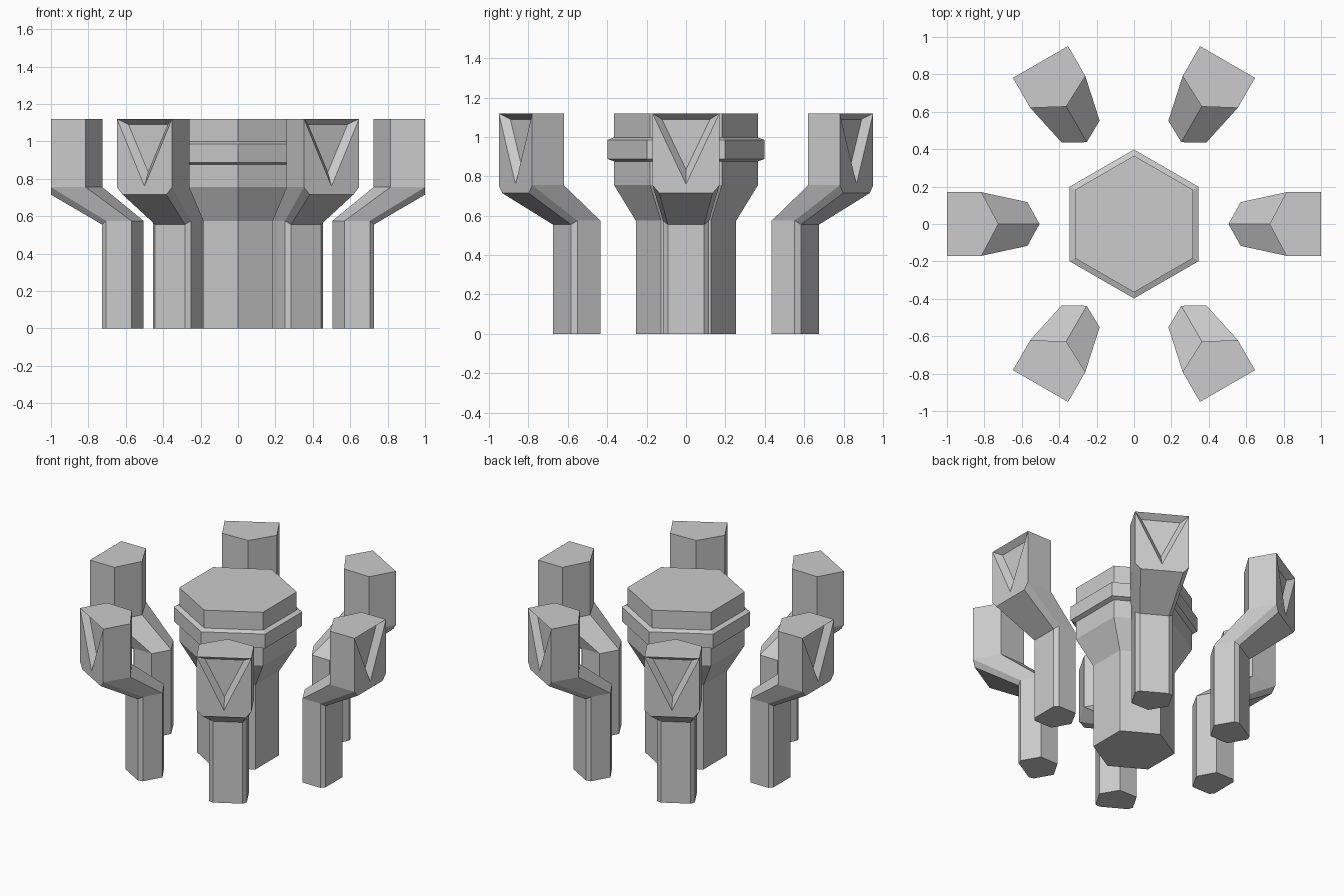
import bpy, bmesh
from math import cos, sin, pi, radians

if "Cube" in bpy.data.objects:
    bpy.data.objects.remove(bpy.data.objects["Cube"])


def finish(bm, name):
    bmesh.ops.recalc_face_normals(bm, faces=bm.faces)
    me = bpy.data.meshes.new(name)
    bm.to_mesh(me)
    bm.free()
    ob = bpy.data.objects.new(name, me)
    bpy.context.collection.objects.link(ob)
    return ob


def bridge(bm, a, b):
    n = len(a)
    for i in range(n):
        j = (i + 1) % n
        bm.faces.new((a[i], a[j], b[j], b[i]))


def hex_loft(name, profile):
    """Capped six-sided solid from (radius, z) pairs, corners on the y axis."""
    bm = bmesh.new()
    rings = [[bm.verts.new((r * cos(pi / 2 + k * pi / 3), r * sin(pi / 2 + k * pi / 3), z))
              for k in range(6)] for r, z in profile]
    for a, b in zip(rings, rings[1:]):
        bridge(bm, a, b)
    bm.faces.new(rings[0])
    bm.faces.new(rings[-1])
    return finish(bm, name)


# Central column and its collar
hex_loft("central_column", [(0.255, 0), (0.255, 0.575), (0.365, 0.755), (0.365, 1.12)])
hex_loft("column_collar", [(0.36, 0.875), (0.398, 0.888), (0.398, 0.985), (0.36, 1.0)])


def mirrored_ring(bm, half):
    """Ring from the inner tip round one side, then mirrored back in y."""
    pts = half + [(x, -y, z) for x, y, z in reversed(half) if y > 0]
    return [bm.verts.new(p) for p in pts]


def make_arm():
    bm = bmesh.new()
    stem = [(0.505, 0, 0.575), (0.57, 0.117, 0.575), (0.705, 0.117, 0.575), (0.727, 0.092, 0.555)]
    head = [(0.725, 0, 0.755), (0.815, 0.17, 0.755), (1, 0.17, 0.755), (1, 0.135, 0.715)]
    foot = mirrored_ring(bm, [(x, y, 0) for x, y, z in stem])
    elbow = mirrored_ring(bm, stem)
    h = mirrored_ring(bm, head)
    t = mirrored_ring(bm, [(x, y, 1.12) for x, y, z in head[:3]])
    # Stem and slanted elbow
    bm.faces.new(foot)
    bridge(bm, foot, elbow)
    bridge(bm, elbow, h)
    # Head sides and top
    for i, j, k, l in ((0, 1, 1, 0), (1, 2, 2, 1), (5, 6, 4, 3), (6, 0, 0, 4)):
        bm.faces.new((h[i], h[j], t[k], t[l]))
    bm.faces.new(t)
    # Outer face with a recessed triangle
    apex = bm.verts.new((1, 0, 0.76))
    bm.faces.new((h[2], h[3], h[4], h[5], t[3], apex, t[2]))
    inner = [bm.verts.new(p) for p in ((0.96, 0.122, 1.09), (0.96, -0.122, 1.09), (0.96, 0, 0.835))]
    bridge(bm, [t[2], t[3], apex], inner)
    bm.faces.new(inner)
    return finish(bm, "arm_1")


# Six arms around the column
arm = make_arm()
for k in range(1, 6):
    ob = arm.copy()
    ob.name = f"arm_{k + 1}"
    ob.rotation_euler.z = radians(60 * k)
    bpy.context.collection.objects.link(ob)
